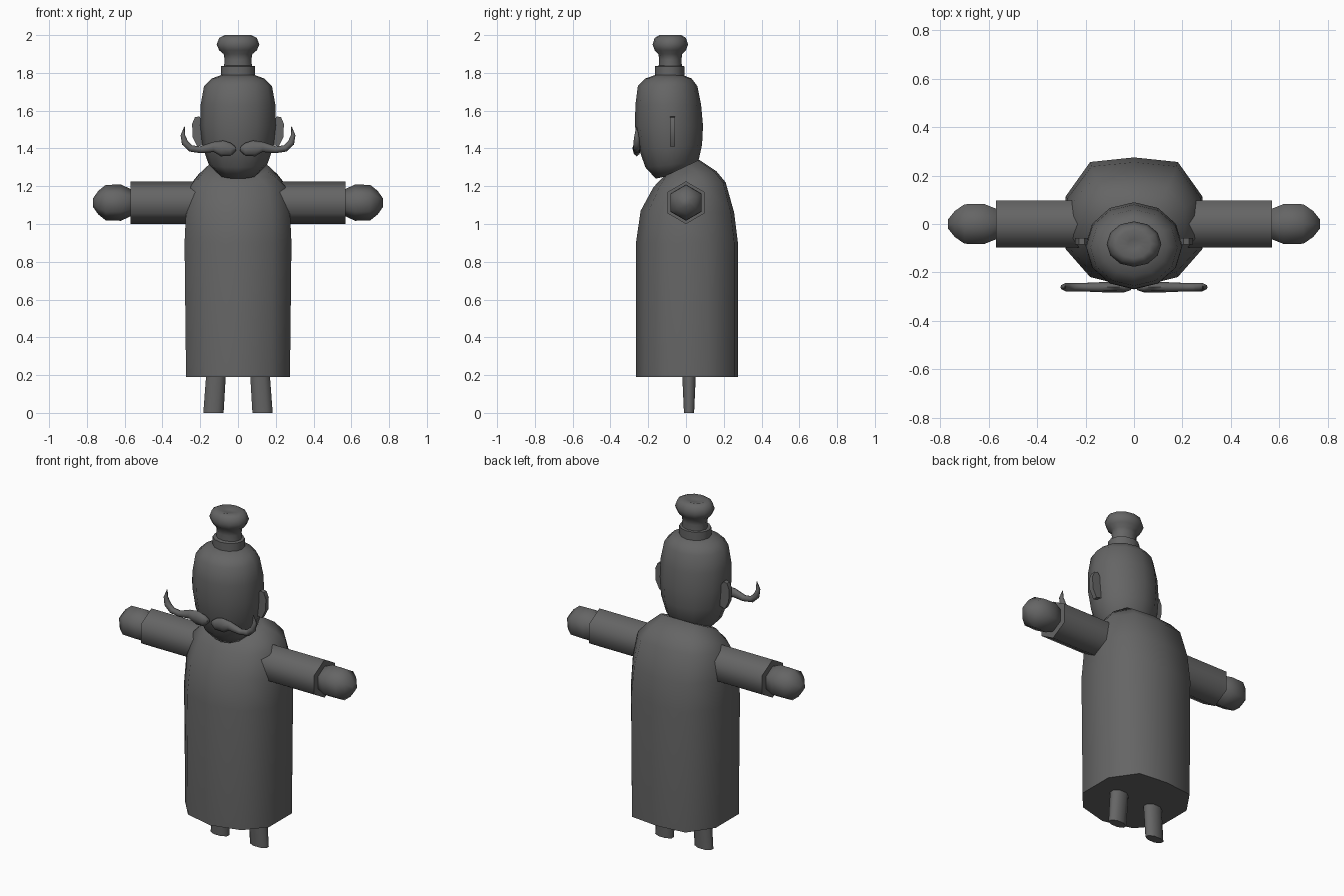
import bpy, bmesh, math
from mathutils import Vector

cube = bpy.data.objects.get("Cube")
if cube:
    bpy.data.objects.remove(cube, do_unlink=True)

grey = bpy.data.materials.new("dark grey")
grey.use_nodes = True
COLOUR = (0.13, 0.13, 0.13, 1)
grey.diffuse_color = COLOUR
grey.node_tree.nodes["Principled BSDF"].inputs["Base Color"].default_value = COLOUR


def loft(name, rings, angle=65):
    """Skin a list of equal-length point rings and cap both ends."""
    bm = bmesh.new()
    rows = [[bm.verts.new(p) for p in ring] for ring in rings]
    n = len(rows[0])
    for a, b in zip(rows, rows[1:]):
        for i in range(n):
            j = (i + 1) % n
            bm.faces.new((a[i], a[j], b[j], b[i]))
    bm.faces.new(rows[0][::-1])
    bm.faces.new(rows[-1])
    bmesh.ops.recalc_face_normals(bm, faces=bm.faces)
    mesh = bpy.data.meshes.new(name)
    bm.to_mesh(mesh)
    bm.free()
    mesh.materials.append(grey)
    ob = bpy.data.objects.new(name, mesh)
    bpy.context.collection.objects.link(ob)
    bpy.ops.object.select_all(action='DESELECT')
    ob.select_set(True)
    bpy.context.view_layer.objects.active = ob
    bpy.ops.object.shade_smooth_by_angle(angle=math.radians(angle))
    return ob


def circle(n, start=0.0):
    return [(math.cos(start + math.tau * i / n), math.sin(start + math.tau * i / n))
            for i in range(n)]


def standing(outline, sections):
    """Rings from (half width, front y, back y, front z, back z)."""
    return [[(u * w, (f + b) / 2 + v * (b - f) / 2, (zf + zb) / 2 + v * (zb - zf) / 2)
             for u, v in outline] for w, f, b, zf, zb in sections]


def pair(name, rings, angle=65):
    """Build a part on the model's left and its mirror on the right."""
    for side, s in (("left", 1), ("right", -1)):
        loft(side + "_" + name, [[(s * x, y, z) for x, y, z in r] for r in rings], angle)


# Robe with sloping collar
half = [(0.64, 0.93), (1, 0.4), (1, -0.4), (0.64, -0.83)]
footprint = [(0, 1)] + half + [(0, -1)] + [(-x, y) for x, y in reversed(half)]
loft("robe", standing(footprint, [
    (0.275, -0.265, 0.275, 0.19, 0.19),
    (0.283, -0.265, 0.275, 0.90, 0.90),
    (0.275, -0.24, 0.255, 1.07, 1.06),
    (0.25, -0.175, 0.21, 1.19, 1.22),
    (0.21, -0.15, 0.16, 1.22, 1.28),
    (0.155, -0.12, 0.07, 1.25, 1.34)]))

# Head, from chin to crown
loft("head", standing(circle(12, math.pi / 2), [
    (0.10, -0.16, 0.02, 1.24, 1.28),
    (0.155, -0.215, 0.065, 1.30, 1.33),
    (0.188, -0.25, 0.085, 1.40, 1.42),
    (0.20, -0.27, 0.09, 1.52, 1.52),
    (0.198, -0.268, 0.08, 1.63, 1.63),
    (0.18, -0.255, 0.06, 1.73, 1.73),
    (0.14, -0.215, 0.03, 1.77, 1.77),
    (0.085, -0.16, -0.02, 1.79, 1.79)]))

# Topknot: hair band, then the flared bun with a dimpled top
ring = circle(12, math.pi / 2)
loft("hair_band", standing(ring, [
    (w, -0.087 - w * 0.87, -0.087 + w * 0.87, z, z)
    for w, z in ((0.09, 1.78), (0.09, 1.835), (0.07, 1.838))]), 50)
loft("topknot", standing(ring, [
    (w, -0.083 - w * 0.83, -0.083 + w * 0.83, z, z)
    for w, z in ((0.075, 1.82), (0.071, 1.87), (0.076, 1.90), (0.10, 1.92),
                 (0.113, 1.95), (0.10, 1.985), (0.07, 2.0), (0.025, 1.988))]))

# Ears
ear = [(0.18, 1.42), (0.215, 1.41), (0.24, 1.46), (0.243, 1.53),
       (0.228, 1.565), (0.205, 1.57), (0.18, 1.53)]
pair("ear", [[(x, y, z) for x, z in ear] for y in (-0.085, -0.058)], 30)

# Moustache: a flattened, upturned sweep
path = [(0.013, 1.40, 0.012), (0.04, 1.395, 0.035), (0.085, 1.40, 0.042),
        (0.13, 1.408, 0.027), (0.20, 1.393, 0.018), (0.25, 1.40, 0.018),
        (0.281, 1.43, 0.018), (0.292, 1.47, 0.012), (0.283, 1.515, 0.002)]
sweep = []
for i, (x, z, r) in enumerate(path):
    a, b = path[max(i - 1, 0)], path[min(i + 1, len(path) - 1)]
    t = Vector((b[0] - a[0], b[1] - a[1])).normalized()
    depth = min(r, 0.021)
    sweep.append([(x - t.y * r * u, -0.261 + depth * v, z + t.x * r * u)
                  for u, v in circle(8)])
pair("moustache", sweep)

# Sleeves and hands
hexagon = circle(6, math.pi / 2)


def along_x(sections):
    return [[(x, u * r, 1.113 + v * r) for u, v in hexagon] for x, r in sections]


pair("sleeve", along_x([(0.18, 0.113), (0.57, 0.113)]))
pair("hand", along_x([(0.55, 0.06), (0.57, 0.073), (0.62, 0.096), (0.70, 0.094),
                      (0.74, 0.062), (0.768, 0.022)]))

# Legs, splayed slightly outward
pair("leg", [[(cx + u * rx, 0.016 + v * ry, z) for u, v in circle(8, math.pi / 8)]
             for cx, rx, ry, z in ((0.13, 0.058, 0.029, 0), (0.114, 0.056, 0.041, 0.24))])
